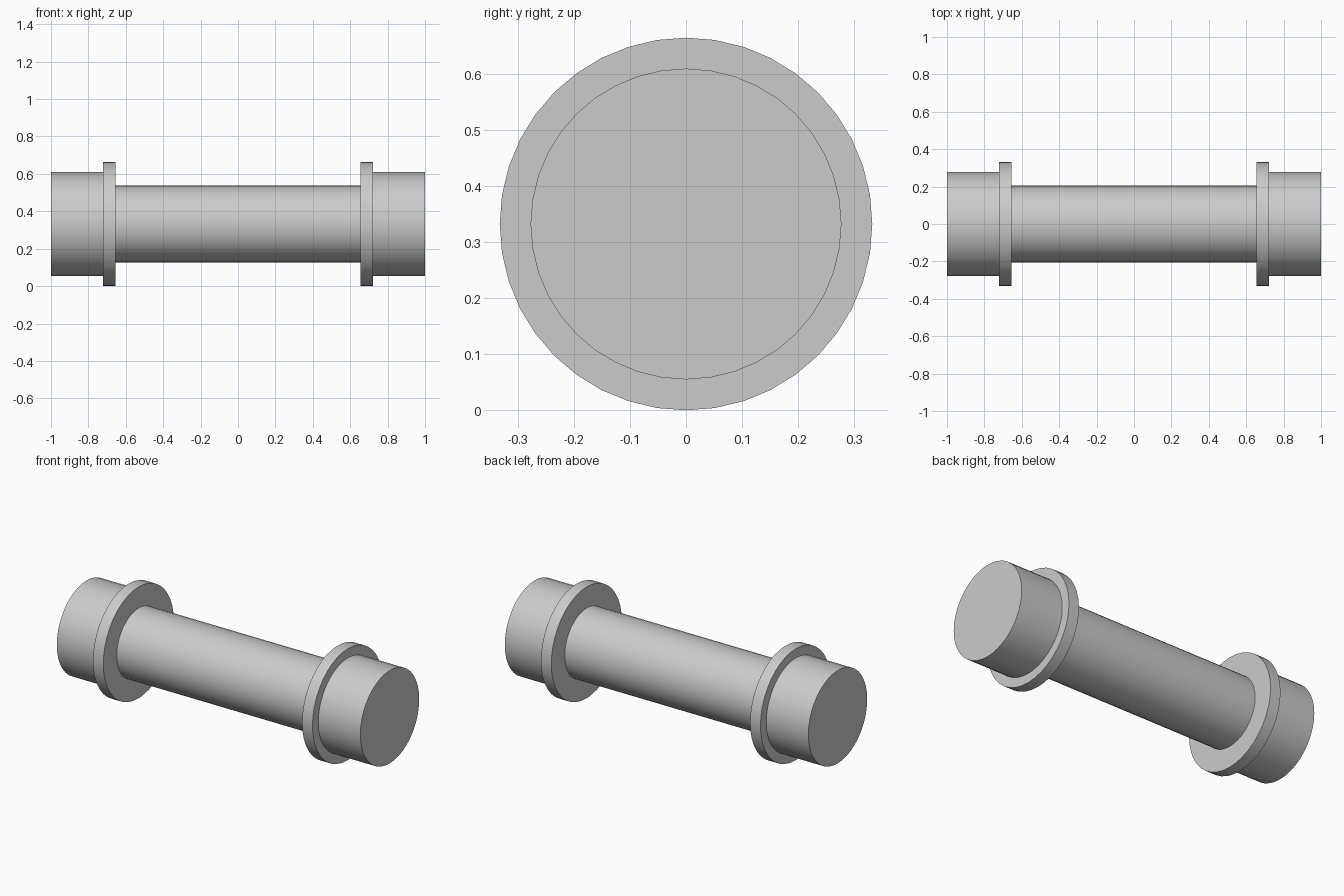
import bpy
import bmesh
from math import pi, radians
from mathutils import Matrix, Vector

cube = bpy.data.objects.get("Cube")
if cube:
    bpy.data.objects.remove(cube, do_unlink=True)

SIDES = 40
AXIS_Z = 0.332
SHAFT_R, COLLAR_R, JOURNAL_R = 0.206, 0.332, 0.277
INNER_X, OUTER_X, END_X = 0.655, 0.723, 1.0

grey = bpy.data.materials.new("plain grey")
grey.use_nodes = True
colour = (0.6, 0.6, 0.6, 1)
grey.diffuse_color = colour
grey.node_tree.nodes["Principled BSDF"].inputs["Base Color"].default_value = colour


def turn(name, profile):
    """Turn an (x, radius) profile around the long axis."""
    bm = bmesh.new()
    verts = [bm.verts.new((x, 0, r)) for x, r in profile]
    edges = [bm.edges.new(pair) for pair in zip(verts, verts[1:])]
    bmesh.ops.spin(bm, geom=verts + edges, cent=(0, 0, 0), axis=(1, 0, 0),
                   angle=2 * pi, steps=SIDES, use_duplicate=False)
    bmesh.ops.remove_doubles(bm, verts=bm.verts, dist=0.0001)
    bmesh.ops.recalc_face_normals(bm, faces=bm.faces)
    # Make every face point away from the middle of its own part
    middle = Vector((sum(x for x, r in profile) / len(profile), 0, 0))
    flipped = [f for f in bm.faces
               if f.normal.dot(f.calc_center_median() - middle) < 0]
    bmesh.ops.reverse_faces(bm, faces=flipped)
    bmesh.ops.translate(bm, verts=bm.verts, vec=(0, 0, AXIS_Z))
    mesh = bpy.data.meshes.new(name)
    bm.to_mesh(mesh)
    bm.free()
    mesh.materials.append(grey)
    obj = bpy.data.objects.new(name, mesh)
    bpy.context.collection.objects.link(obj)
    bpy.ops.object.select_all(action="DESELECT")
    obj.select_set(True)
    bpy.context.view_layer.objects.active = obj
    bpy.ops.object.shade_smooth_by_angle(angle=radians(30))
    return obj


# Central shaft
turn("shaft", [(-INNER_X, SHAFT_R), (INNER_X, SHAFT_R)])

# Collar and end journal on each side
for side, s in (("left", 1), ("right", -1)):
    turn(side + "_collar", [(s * INNER_X, SHAFT_R), (s * INNER_X, COLLAR_R),
                            (s * OUTER_X, COLLAR_R), (s * OUTER_X, JOURNAL_R)])
    turn(side + "_journal", [(s * OUTER_X, JOURNAL_R), (s * END_X, JOURNAL_R),
                             (s * END_X, 0)])
